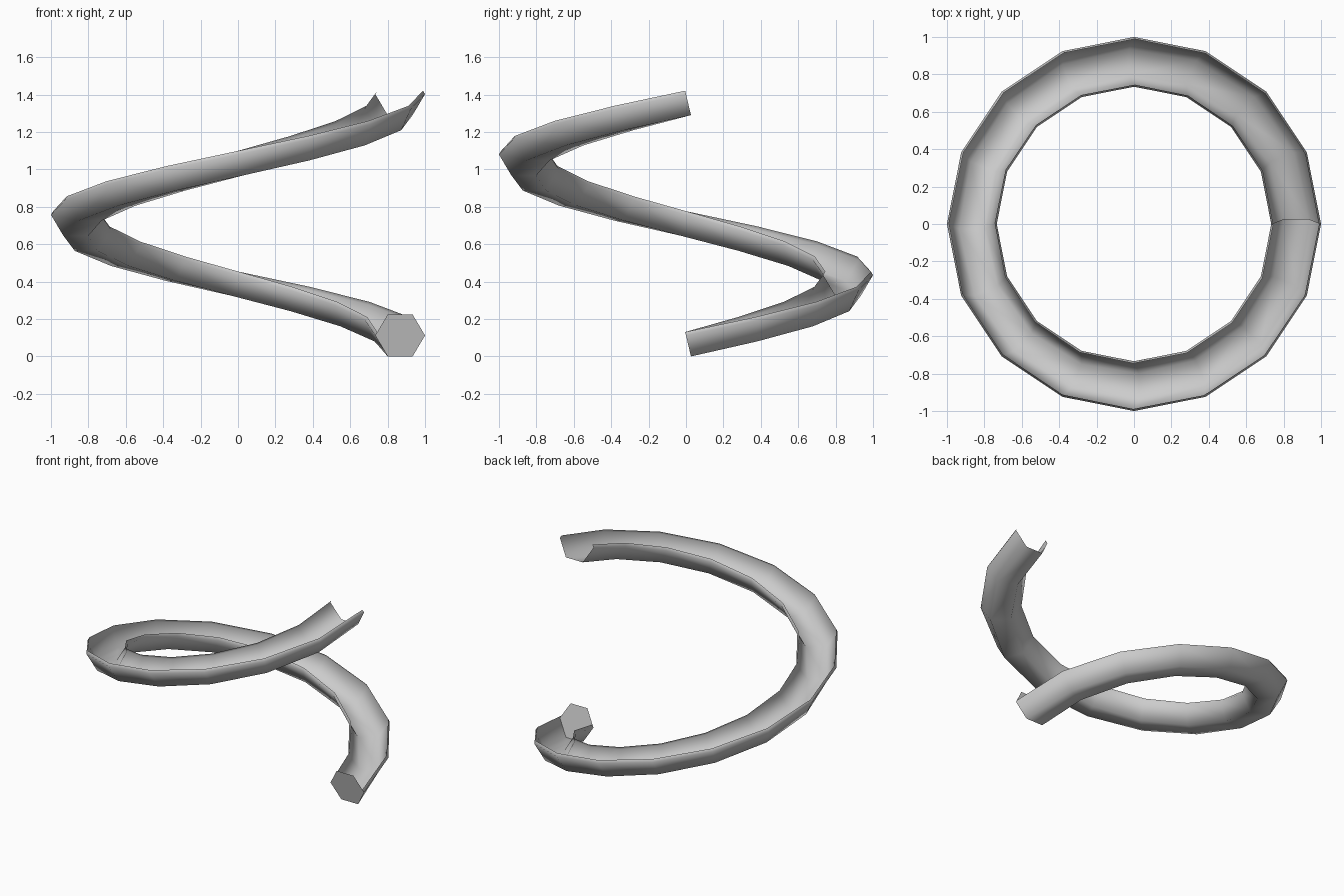
import bpy, math
from mathutils import Vector

if "Cube" in bpy.data.objects:
    bpy.data.objects.remove(bpy.data.objects["Cube"])

SEGS = 16        # steps in the single turn
RISE = 1.29      # climb over the turn
RAD = 0.867      # helix radius
HEX = 0.133      # hexagon radius
PITCH = math.atan(RISE / (2 * math.pi * RAD))
H = HEX * math.sin(math.pi / 3)


def place(step, points):
    """Put cross-section points (radial, up) on the helix, tilted with the slope."""
    a = 2 * math.pi * step / SEGS
    radial = Vector((math.cos(a), math.sin(a), 0))
    tangent = Vector((-math.sin(a), math.cos(a), 0))
    up = Vector((0, 0, math.cos(PITCH))) - tangent * math.sin(PITCH)
    centre = radial * RAD + Vector((0, 0, H * math.cos(PITCH) + RISE * step / SEGS))
    return [centre + radial * r + up * u for r, u in points]


def make(name, verts, faces, smooth):
    mesh = bpy.data.meshes.new(name)
    mesh.from_pydata(verts, [], faces)
    mesh.polygons.foreach_set("use_smooth", [smooth] * len(faces))
    ob = bpy.data.objects.new(name, mesh)
    bpy.context.collection.objects.link(ob)
    return ob


# spiral trough: lower half of a hexagon plus a small inward lip
half = [(HEX, 0), (HEX / 2, -H)]
lip = (HEX - 0.011, 0.019)
right = [lip] + half
profile = right + [(-r, u) for r, u in reversed(right)]
n = len(profile)
verts = [v for s in range(SEGS + 1) for v in place(s, profile)]
faces = [(s * n + i, s * n + i + 1, (s + 1) * n + i + 1, (s + 1) * n + i)
         for s in range(SEGS) for i in range(n - 1)]
make("spiral_trough", verts, faces, True)

# full hexagon plate closing the lower end
hexagon = [(HEX * math.cos(k * math.pi / 3), HEX * math.sin(k * math.pi / 3)) for k in range(6)]
make("end_cap", place(0, hexagon), [tuple(range(6))], False)
